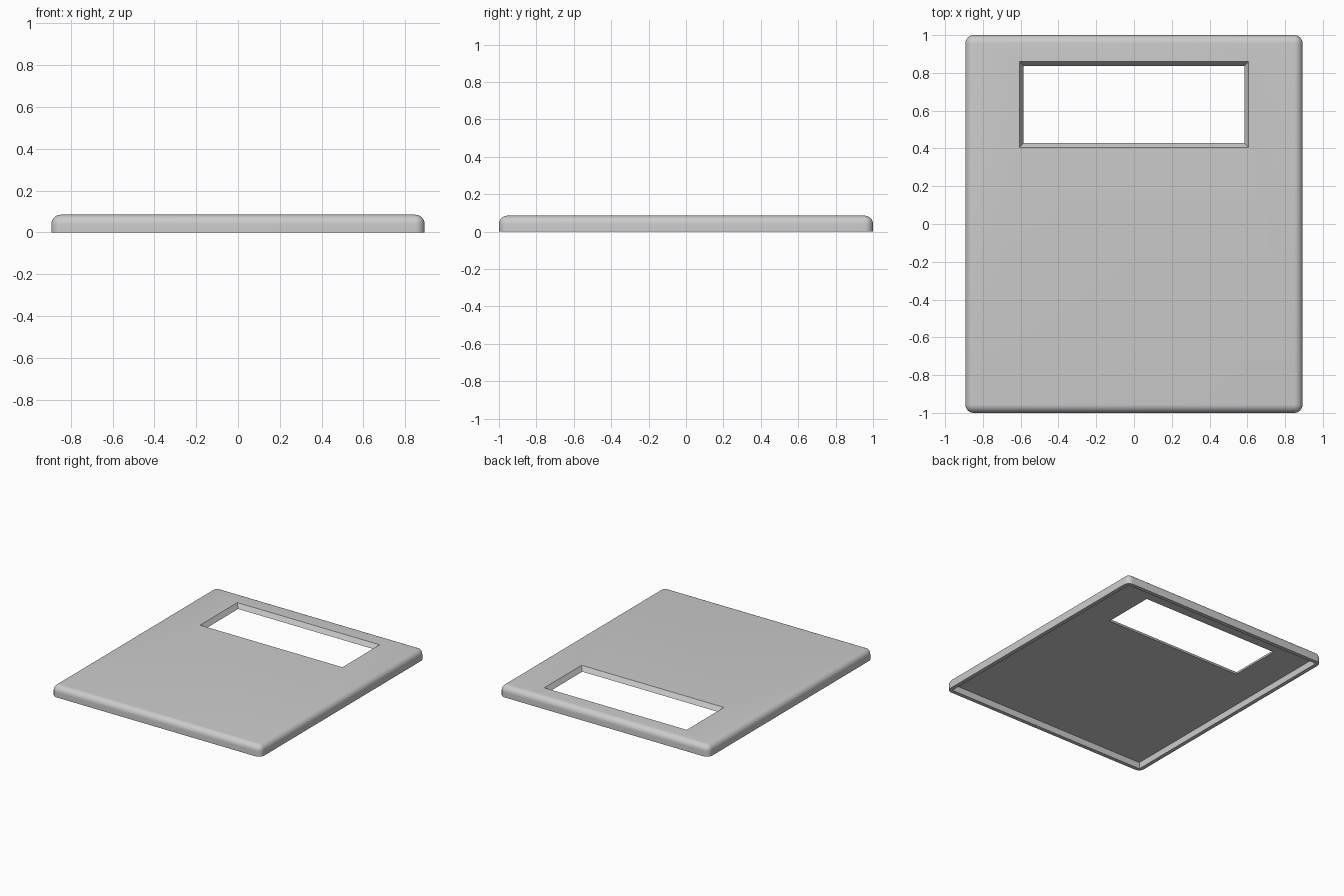
import bpy
import bmesh

cube = bpy.data.objects.get("Cube")
if cube:
    bpy.data.objects.remove(cube, do_unlink=True)

HALF_X, HALF_Y, HEIGHT = 0.893, 1.0, 0.085
RIM, RECESS, ROUND = 0.03, 0.05, 0.045

grey = bpy.data.materials.new("plain grey")
grey.use_nodes = True
colour = (0.6, 0.6, 0.6, 1)
grey.diffuse_color = colour
grey.node_tree.nodes["Principled BSDF"].inputs["Base Color"].default_value = colour


def block(name, bottom, top, z0, z1):
    """Box or tapered block; bottom and top are (x0, x1, y0, y1)."""
    bm = bmesh.new()
    bmesh.ops.create_cube(bm, size=1)
    for v in bm.verts:
        x0, x1, y0, y1 = top if v.co.z > 0 else bottom
        v.co = (x1 if v.co.x > 0 else x0,
                y1 if v.co.y > 0 else y0,
                z1 if v.co.z > 0 else z0)
    mesh = bpy.data.meshes.new(name)
    bm.to_mesh(mesh)
    bm.free()
    mesh.materials.append(grey)
    obj = bpy.data.objects.new(name, mesh)
    bpy.context.collection.objects.link(obj)
    return obj


def rect(half_x, y0, y1):
    return (-half_x, half_x, y0, y1)


# Cover plate, rounded everywhere except around its base
outline = rect(HALF_X, -HALF_Y, HALF_Y)
cover = block("cover_plate", outline, outline, 0, HEIGHT)
bm = bmesh.new()
bm.from_mesh(cover.data)
edges = [e for e in bm.edges if max(v.co.z for v in e.verts) > HEIGHT / 2]
bmesh.ops.bevel(bm, geom=edges, offset=ROUND, segments=8, profile=0.5,
                affect='EDGES')
bm.to_mesh(cover.data)
bm.free()

# Hollow underside and tapered window opening
inner = rect(HALF_X - RIM, RIM - HALF_Y, HALF_Y - RIM)
thickness = HEIGHT - RECESS
cutters = [
    block("underside_cutter", inner, inner, -RECESS, RECESS),
    block("window_cutter", rect(0.563, 0.451, 0.815), rect(0.629, 0.382, 0.881),
          RECESS - thickness, HEIGHT + thickness),
]
bpy.context.view_layer.objects.active = cover
cover.select_set(True)
for cutter in cutters:
    cutter.hide_render = True
    mod = cover.modifiers.new(cutter.name, 'BOOLEAN')
    mod.operation = 'DIFFERENCE'
    mod.solver = 'EXACT'
    mod.object = cutter
    bpy.ops.object.modifier_apply(modifier=mod.name)
    bpy.data.objects.remove(cutter, do_unlink=True)

bpy.ops.object.shade_smooth_by_angle(angle=0.6)
